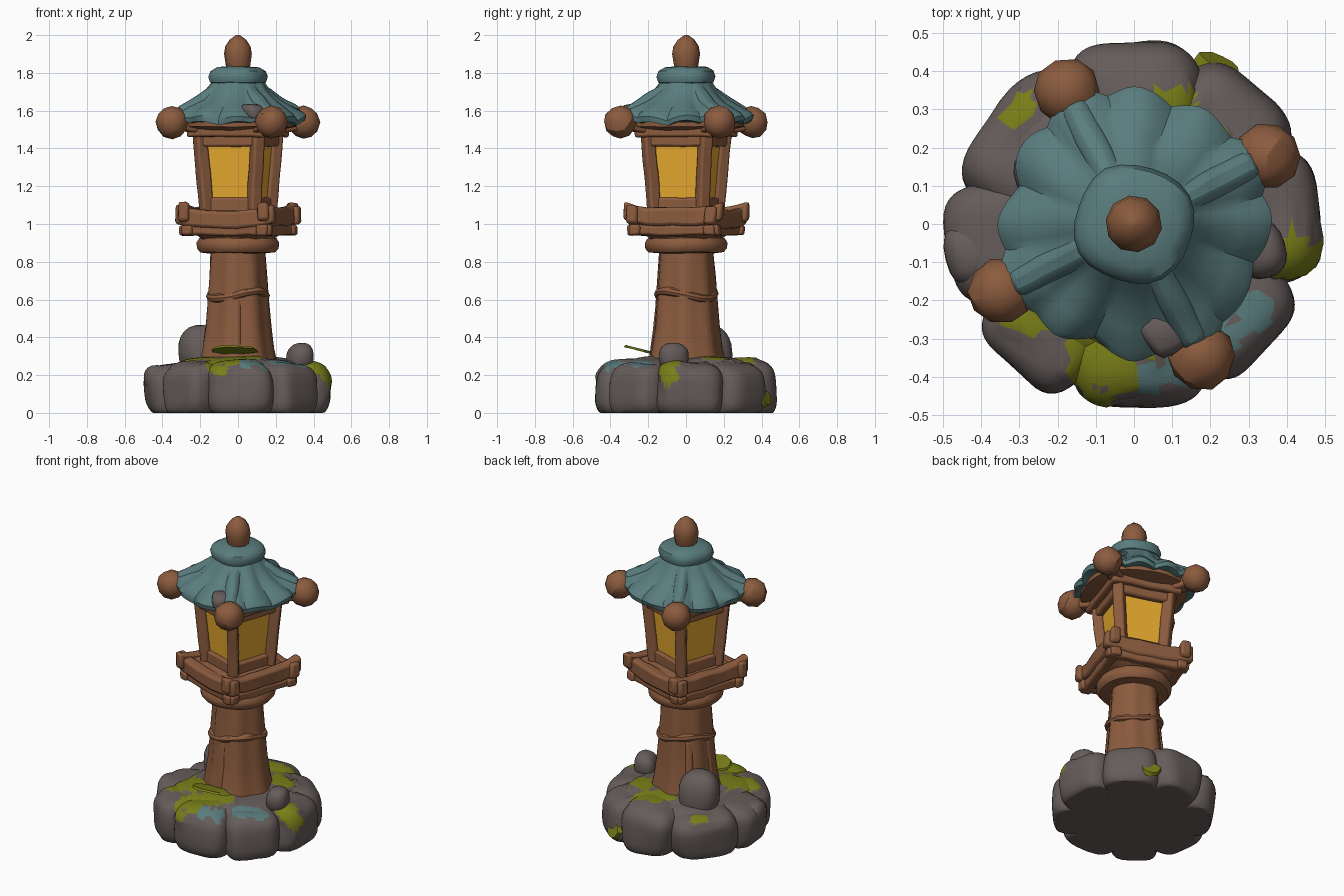
import bpy, bmesh, math
from math import sin, cos, pi, radians
from mathutils import Vector, Matrix, noise

cube = bpy.data.objects.get("Cube")
if cube:
    bpy.data.objects.remove(cube)

TURN = radians(-18)      # the lantern is turned on its base


def make_mat(name, *rgb):
    m = bpy.data.materials.new(name)
    m.use_nodes = True
    m.diffuse_color = (*rgb, 1)
    b = m.node_tree.nodes["Principled BSDF"]
    b.inputs["Base Color"].default_value = (*rgb, 1)
    b.inputs["Roughness"].default_value = 0.9
    return m


WOOD = make_mat("brown wood", 0.26, 0.106, 0.048)
TEAL = make_mat("teal tile", 0.102, 0.203, 0.208)
STONE = make_mat("grey stone", 0.13, 0.108, 0.102)
MOSS = make_mat("olive moss", 0.19, 0.21, 0.009)
GLOW = make_mat("yellow glow", 0.84, 0.42, 0.03)


def finish(name, bm, mats, turn=0.0, rough=0.0, bevel=0.0, angle=40):
    """Add slight unevenness, make the object, shade it."""
    for v in bm.verts:
        v.co += noise.noise_vector(v.co * 9) * rough
    bmesh.ops.recalc_face_normals(bm, faces=bm.faces)
    me = bpy.data.meshes.new(name)
    bm.to_mesh(me)
    bm.free()
    ob = bpy.data.objects.new(name, me)
    bpy.context.collection.objects.link(ob)
    for m in mats:
        me.materials.append(m)
    ob.rotation_euler.z = turn
    if bevel:
        mod = ob.modifiers.new("soft edges", 'BEVEL')
        mod.width, mod.segments, mod.limit_method = bevel, 2, 'ANGLE'
    bpy.ops.object.select_all(action='DESELECT')
    ob.select_set(True)
    bpy.context.view_layer.objects.active = ob
    bpy.ops.object.shade_smooth_by_angle(angle=radians(angle))
    return ob


def loft(name, rings, mat, n=24, power=2, rough=0.004, shape=None):
    """Stack (z, radius) rings; power 2 is round, higher is squarer."""
    bm = bmesh.new()
    loops = []
    for z, r in rings:
        loop = []
        for i in range(n):
            a = 2 * pi * i / n + pi / 4
            k = r / (abs(cos(a)) ** power + abs(sin(a)) ** power) ** (1 / power)
            dr, dz = shape(a, r) if shape else (0, 0)
            loop.append(bm.verts.new((cos(a) * (k + dr), sin(a) * (k + dr), z + dz)))
        loops.append(loop)
    for lo, hi in zip(loops, loops[1:]):
        for i in range(n):
            j = (i + 1) % n
            bm.faces.new((lo[i], lo[j], hi[j], hi[i]))
    bm.faces.new(loops[0])
    bm.faces.new(loops[-1])
    return finish(name, bm, [mat], TURN, rough)


def beam(name, p, q, w, h, mat, flare=0.0, lift=0.0, rough=0.004, bevel=0.012):
    """Hewn timber from p to q, with ends that may widen and rise."""
    p, q = Vector(p), Vector(q)
    bm = bmesh.new()
    bmesh.ops.create_cube(bm, size=1)
    bmesh.ops.subdivide_edges(bm, edges=[e for e in bm.edges
                              if abs(e.verts[0].co.x - e.verts[1].co.x) > 0.5], cuts=7)
    for v in bm.verts:
        end = abs(2 * v.co.x) ** 4
        v.co = (v.co.x * (q - p).length, v.co.y * w * (1 + flare * end),
                v.co.z * h * (1 + flare * end) + lift * end)
    rot = (q - p).to_track_quat('X', 'Z').to_matrix().to_4x4()
    bmesh.ops.transform(bm, matrix=Matrix.Translation((p + q) / 2) @ rot, verts=bm.verts)
    return finish(name, bm, [mat], TURN, rough, bevel)


# Patches of moss and lichen: x, y, z, reach, material slot
SPOTS = [(-.08, -.34, .29, .10, 1), (-.03, -.40, .28, .05, 1), (.02, -.24, .29, .10, 1),
         (-.21, -.17, .29, .11, 1), (-.31, .31, .27, .055, 1), (.11, .30, .29, .06, 1),
         (.20, .16, .29, .09, 1), (.41, -.09, .23, .06, 1), (.02, .25, .29, .09, 1),
         (-.10, -.47, .24, .045, 1), (.45, -.08, .19, .05, 1), (-.30, -.24, .28, .05, 1),
         (.04, -.41, .27, .05, 2), (.12, -.39, .28, .06, 2), (.22, -.29, .28, .06, 2),
         (.31, -.23, .27, .055, 2)]


def rock(name, loc, size, yaw, square=0.6, detail=4, spots=True, rough=0.012, floor=0.0):
    """Rounded block; faces near a spot take its colour and swell a little."""
    bm = bmesh.new()
    bmesh.ops.create_icosphere(bm, subdivisions=detail, radius=1)
    turn = Matrix.Rotation(yaw, 3, 'Z')
    for v in bm.verts:
        c = Vector([math.copysign(abs(a) ** square * s, a) for a, s in zip(v.co, size)])
        c = turn @ c + Vector(loc)
        c += noise.noise_vector(c * 5) * rough * 1.5
        v.co = (c.x, c.y, max(c.z, floor))
    bm.normal_update()
    if spots:
        mossy = set()
        for f in bm.faces:
            c = f.calc_center_median()
            wobble = 1 + 0.5 * noise.noise(c * 16)
            for x, y, z, reach, slot in SPOTS:
                if (c - Vector((x, y, z))).length < reach * wobble:
                    f.material_index = slot
                    if slot == 1:
                        mossy.update(f.verts)
                    break
        for v in mossy:
            v.co += v.normal * 0.01
    return finish(name, bm, [STONE, MOSS, TEAL])


# Stone base: ring of rocks about a low mound
for i, (deg, out, wide, tall) in enumerate([
        (90, .475, .175, .28), (47, .475, .17, .265), (3, .48, .175, .265),
        (-42, .475, .165, .265), (-88, .475, .175, .27), (-130, .49, .155, .265),
        (-172, .485, .16, .26), (142, .465, .20, .265)]):
    a = radians(deg)
    c = out - .17
    rock(f"base_rock_{i + 1}", (c * cos(a), c * sin(a), tall * .44),
         (.175, wide, tall * .56), a)
rock("base_mound", (0, 0, .14), (.35, .35, .15), 0, square=.5, detail=5, rough=.004)

# Loose boulders
for name, loc, size, yaw in [
        ("tall_boulder", (-.19, .13, .32), (.115, .11, .15), .4),
        ("side_boulder", (.33, -.06, .29), (.065, .08, .075), .3),
        ("low_boulder", (-.42, -.08, .175), (.07, .08, .08), .2)]:
    rock(name, loc, size, yaw, square=.82, detail=3, spots=False)


# Loose flaps of moss
def flap(name, loc, size, tilt, yaw):
    bm = bmesh.new()
    bmesh.ops.create_cone(bm, cap_ends=True, segments=11, radius1=1, radius2=.9, depth=1)
    for v in bm.verts:
        v.co *= 1 + .25 * noise.noise(Vector((v.co.x, v.co.y, 0)) * 2 + Vector(loc))
    m = (Matrix.Translation(loc) @ Matrix.Rotation(yaw, 4, 'Z')
         @ Matrix.Rotation(tilt, 4, 'X') @ Matrix.Diagonal((*size, 1)))
    bmesh.ops.transform(bm, matrix=m, verts=bm.verts)
    finish(name, bm, [MOSS])


flap("front_moss_flap", (-.02, -.25, .335), (.13, .075, .012), -.25, 0)
flap("back_moss_flap", (.22, .415, .08), (.06, .05, .025), -1.2, -.45)


# Trunk-like pillar with flared roots
def bark(a, r):
    return .007 * sin(7 * a) * (r > .14) + .005 * sin(4 * a + 1), 0


loft("pillar", [(.26, .195), (.34, .178), (.45, .163), (.6, .152), (.72, .143), (.88, .135)],
     WOOD, n=40, power=2.6, shape=bark)
for i, deg in enumerate((60, 150, -75, -155)):
    c, s = cos(radians(deg)), sin(radians(deg))
    beam(f"root_{i + 1}", (.175 * c, .175 * s, .27), (.135 * c, .135 * s, .62),
         .05, .04, WOOD, bevel=.015)
loft("pillar_band", [(.60, .14), (.61, .16), (.625, .166), (.64, .16), (.65, .14)], WOOD,
     n=32, power=2.4, shape=lambda a, r: (0, .02 * cos(2 * a + 1)))

# Collar and tray
loft("collar", [(.845, .15), (.85, .20), (.87, .217), (.9, .22), (.925, .205), (.935, .16)],
     WOOD, n=32)
loft("tray", [(.915, .155), (.94, .185), (.955, .215), (1.06, .225), (1.07, .21)],
     WOOD, n=40, power=9)
for i in range(4):
    r = Matrix.Rotation(i * pi / 2, 3, 'Z')
    z = 1.025 + .015 * (i % 2)
    beam(f"tray_rail_{i + 1}", r @ Vector((-.275, -.22, z)), r @ Vector((.275, -.22, z)),
         .06, .095, WOOD, flare=.05, lift=.03, rough=.012, bevel=.016)
    beam(f"tray_sill_{i + 1}", r @ Vector((-.255, -.208, .967)),
         r @ Vector((.255, -.208, .967)), .06, .055, WOOD, rough=.01)

# Lantern house: glowing core, corner posts, sills and lintels
loft("glowing_panes", [(1.06, .124), (1.47, .155)], GLOW, n=4, power=40, rough=0)
for i in range(4):
    r = Matrix.Rotation(i * pi / 2, 3, 'Z')
    beam(f"corner_post_{i + 1}", r @ Vector((.131, .131, 1.05)),
         r @ Vector((.162, .162, 1.48)), .064, .064, WOOD)
    beam(f"window_sill_{i + 1}", r @ Vector((-.125, -.124, 1.10)),
         r @ Vector((.125, -.124, 1.10)), .05, .08, WOOD)
    beam(f"window_lintel_{i + 1}", r @ Vector((-.15, -.153, 1.44)),
         r @ Vector((.15, -.153, 1.44)), .06, .06, WOOD)
    beam(f"eave_beam_{i + 1}", r @ Vector((-.215, -.185, 1.497)),
         r @ Vector((.215, -.185, 1.497)), .065, .07, WOOD, flare=.1)
    beam(f"corner_bracket_{i + 1}", r @ Vector((.13, .13, 1.5)),
         r @ Vector((.27, .27, 1.53)), .09, .06, WOOD)
loft("ceiling", [(1.46, .17), (1.5, .215), (1.54, .25)], WOOD, n=32, power=8)
loft("roof_lining", [(1.495, .21), (1.515, .30), (1.54, .30)], WOOD, n=40, power=2.4)


# Scalloped roof, drawn out to its corners
def tiles(a, r):
    k = max(0, (r - .12) / .22)
    corner = abs(sin(2 * a)) ** 3
    return (k * (.03 * corner + .026 * abs(sin(6 * a)) - .017),
            k * (.018 * abs(sin(6 * a)) + .012 * corner))


loft("roof", [(1.54, .22), (1.523, .31), (1.523, .335), (1.55, .342), (1.575, .325),
              (1.61, .275), (1.65, .218), (1.70, .168), (1.77, .125)],
     TEAL, n=96, rough=.012, shape=tiles)
loft("roof_cap", [(1.735, .11), (1.75, .142), (1.78, .152), (1.81, .142), (1.83, .11),
                  (1.835, .05)], TEAL, n=24, power=2.5)
loft("finial", [(1.81, .055), (1.84, .066), (1.9, .075), (1.94, .068), (1.975, .045),
                (2.0, .012)], WOOD, n=10, rough=.002)

for i in range(4):
    r = Matrix.Rotation(i * pi / 2, 3, 'Z')
    # Ridge log and end ball on each corner
    beam(f"roof_ridge_{i + 1}", r @ Vector((.08, .08, 1.72)),
         r @ Vector((.25, .25, 1.585)), .075, .06, TEAL, rough=.008, bevel=.025)
    bm = bmesh.new()
    bmesh.ops.create_icosphere(bm, subdivisions=2, radius=.087)
    bmesh.ops.translate(bm, verts=bm.verts, vec=r @ Vector((.276, .276, 1.54)))
    finish(f"corner_ball_{i + 1}", bm, [WOOD], TURN, .006, angle=25)

rock("roof_stone", (.075, -.295, 1.592), (.058, .06, .042), .5, detail=2, spots=False,
     floor=1.54)
